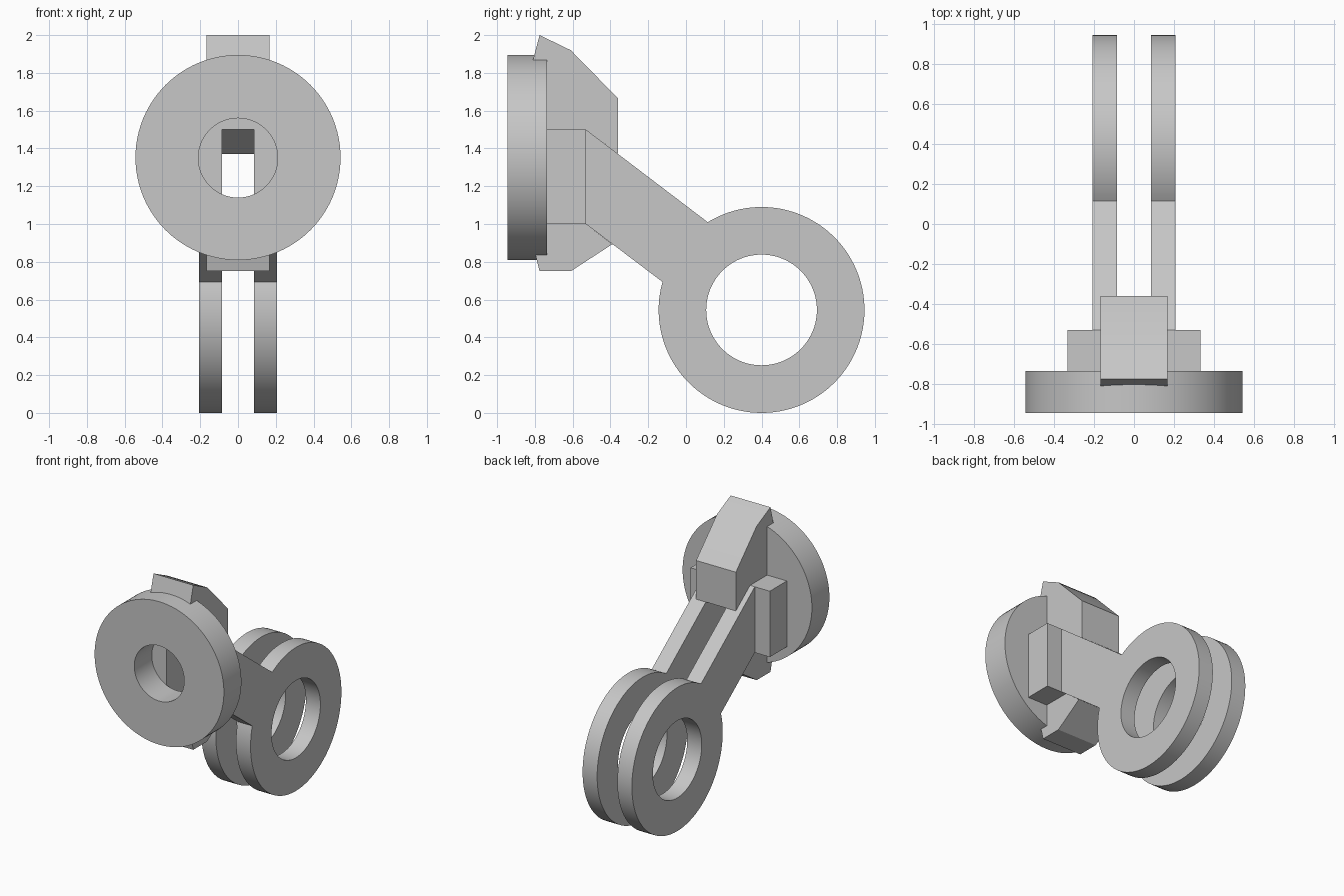
import bpy
import bmesh
from math import cos, sin, radians

cube = bpy.data.objects.get("Cube")
if cube:
    bpy.data.objects.remove(cube, do_unlink=True)

# Single grey finish
grey = bpy.data.materials.new("light grey")
grey.use_nodes = True
colour = (0.57, 0.57, 0.57, 1)
grey.diffuse_color = colour
grey.node_tree.nodes["Principled BSDF"].inputs["Base Color"].default_value = colour


def arc(centre, radius, start=0, sweep=360, steps=96):
    """Points along an arc; a full circle leaves out the repeated end."""
    count = steps if sweep == 360 else steps + 1
    angles = [radians(start + sweep * i / steps) for i in range(count)]
    return [(centre[0] + radius * cos(a), centre[1] + radius * sin(a)) for a in angles]


def plate(name, loops, axis, low, high):
    """Extrude an outline, with optional hole loops, along x or y."""
    def place(p, d):
        return (d, p[0], p[1]) if axis == "x" else (p[0], d, p[1])

    bm = bmesh.new()
    for loop in loops:
        verts = [bm.verts.new(place(p, low)) for p in loop]
        for i, v in enumerate(verts):
            bm.edges.new((verts[i - 1], v))
    bmesh.ops.triangle_fill(bm, edges=bm.edges[:], use_beauty=True)
    result = bmesh.ops.extrude_face_region(bm, geom=bm.faces[:], use_keep_orig=True)
    moved = [g for g in result["geom"] if isinstance(g, bmesh.types.BMVert)]
    bmesh.ops.translate(bm, verts=moved, vec=place((0, 0), high - low))
    bmesh.ops.recalc_face_normals(bm, faces=bm.faces[:])
    mesh = bpy.data.meshes.new(name)
    bm.to_mesh(mesh)
    bm.free()
    mesh.materials.append(grey)
    obj = bpy.data.objects.new(name, mesh)
    bpy.context.collection.objects.link(obj)
    bpy.ops.object.select_all(action="DESELECT")
    obj.select_set(True)
    bpy.context.view_layer.objects.active = obj
    bpy.ops.object.shade_smooth_by_angle(angle=radians(25))
    return obj


BACK = -0.735    # rear face of the disc
BEND = -0.53     # where the arms turn downwards
HOOK = 0.167     # half width of the clips

# Front disc with centre bore
plate("front_disc", [arc((0, 1.352), 0.543), arc((0, 1.35), 0.21)], "y", -0.945, BACK)

# Twin arms ending in rings, with a shoulder block outside each
ring = (0.4, 0.545)
outline = [(BEND, 1.0), (BACK, 1.0), (BACK, 1.5), (BEND, 1.5)]
outline += arc(ring, 0.545, 121.5, -317.3)
shoulder = outline[:4]
for side, sign in (("left", 1), ("right", -1)):
    inner, outer, edge = sign * 0.085, sign * 0.207, sign * 0.333
    plate(side + "_ring_arm", [outline, arc(ring, 0.293)], "x", inner, outer)
    plate(side + "_shoulder_block", [shoulder], "x", outer, edge)

# Clips gripping the disc rim above and below the arms
upper = [(BACK, 1.5), (BACK, 1.85), (-0.815, 1.85), (-0.775, 2.0),
         (-0.61, 1.92), (-0.36, 1.665), (-0.36, 1.371), (BEND, 1.5)]
lower = [(BACK, 1.0), (BEND, 1.0), (-0.39, 0.893), (-0.61, 0.75),
         (-0.775, 0.75), (-0.8, 0.85), (BACK, 0.85)]
plate("upper_clip", [upper], "x", -HOOK, HOOK)
plate("lower_clip", [lower], "x", -HOOK, HOOK)
